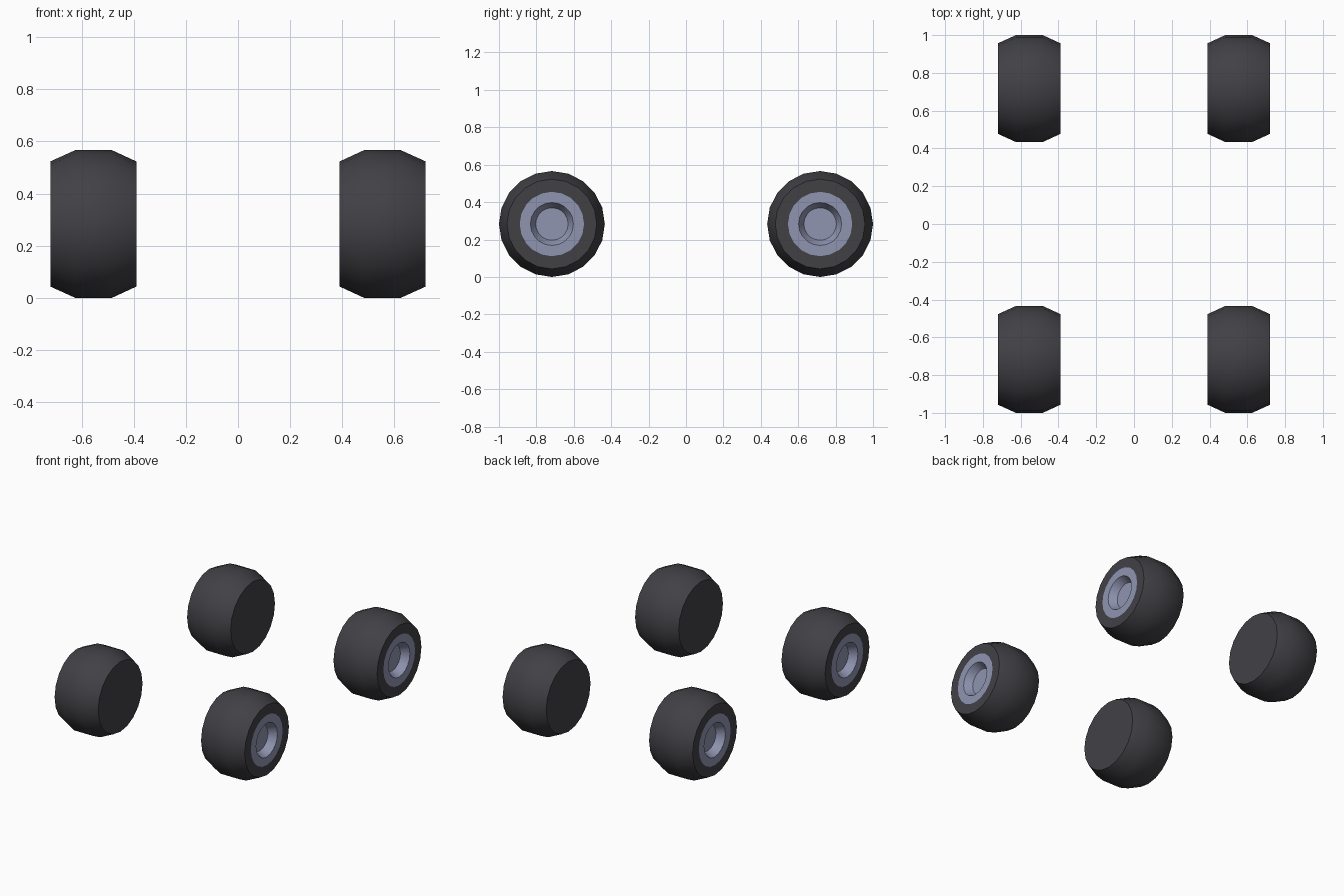
import bpy, bmesh, math

if "Cube" in bpy.data.objects:
    bpy.data.objects.remove(bpy.data.objects["Cube"])


def material(name, rgb):
    m = bpy.data.materials.new(name)
    m.diffuse_color = (*rgb, 1)
    m.use_nodes = True
    m.node_tree.nodes["Principled BSDF"].inputs["Base Color"].default_value = m.diffuse_color
    return m


rubber = material("dark_rubber", (0.053, 0.052, 0.06))
metal = material("blue_grey_rim", (0.28, 0.30, 0.44))

SIDES = 20
# Wheel profile as (x from centreline, radius): inner side, tread, outer side, rim, recess
PROFILE = [(0.39, 0.24), (0.483, 0.283), (0.625, 0.283), (0.72, 0.24),
           (0.72, 0.172), (0.72, 0.115), (0.668, 0.087)]
RIM_START = 4  # profile bands from here inwards are metal


def make_wheel(name, side, y):
    bm = bmesh.new()
    rings = []
    for x, r in PROFILE:
        ring = []
        for i in range(SIDES):
            a = 2 * math.pi * i / SIDES
            ring.append(bm.verts.new((side * x, y + r * math.cos(a), 0.283 + r * math.sin(a))))
        rings.append(ring)
    for k in range(len(rings) - 1):
        for i in range(SIDES):
            j = (i + 1) % SIDES
            f = bm.faces.new((rings[k][i], rings[k][j], rings[k + 1][j], rings[k + 1][i]))
            f.material_index = int(k >= RIM_START)
    bm.faces.new(rings[0])                         # plain inner side
    bm.faces.new(rings[-1]).material_index = 1     # hub floor
    bmesh.ops.recalc_face_normals(bm, faces=bm.faces[:])
    mesh = bpy.data.meshes.new(name)
    bm.to_mesh(mesh)
    bm.free()
    mesh.materials.append(rubber)
    mesh.materials.append(metal)
    ob = bpy.data.objects.new(name, mesh)
    bpy.context.collection.objects.link(ob)
    bpy.ops.object.select_all(action='DESELECT')
    ob.select_set(True)
    bpy.context.view_layer.objects.active = ob
    bpy.ops.object.shade_smooth_by_angle(angle=math.radians(35))


# Four wheels, hubs facing outwards
for end, y in (("front", -0.717), ("rear", 0.717)):
    for label, side in (("left", -1), ("right", 1)):
        make_wheel(f"{end}_{label}_wheel", side, y)
